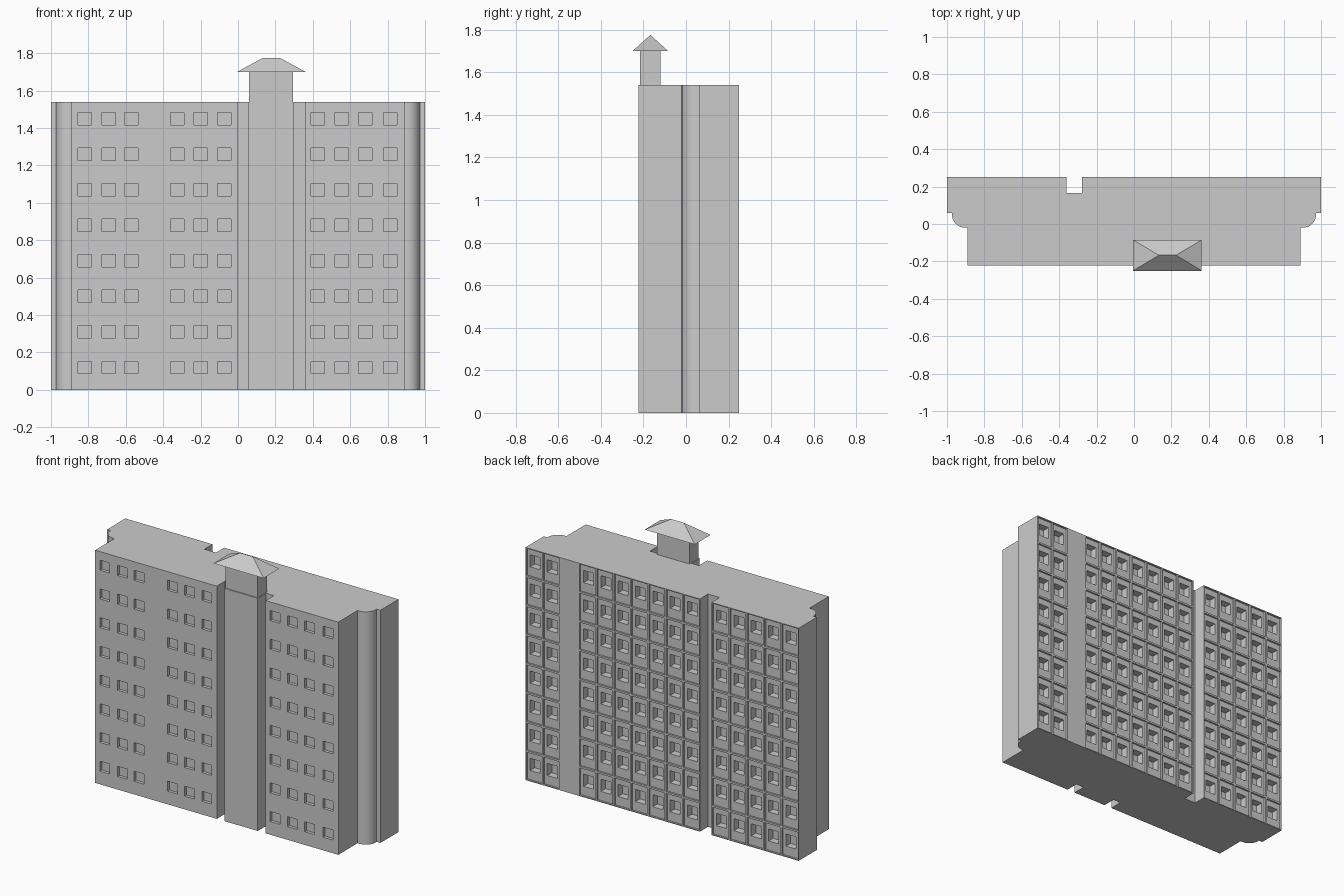
import bpy, bmesh, math
from mathutils import Vector

if "Cube" in bpy.data.objects:
    bpy.data.objects.remove(bpy.data.objects["Cube"], do_unlink=True)

grey = bpy.data.materials.new("concrete_grey")
grey.use_nodes = True
grey.diffuse_color = (0.6, 0.6, 0.6, 1)
grey.node_tree.nodes["Principled BSDF"].inputs["Base Color"].default_value = (0.6, 0.6, 0.6, 1)

HEIGHT, FRONT, BACK = 1.54, -0.222, 0.25
FLOORS = 8
STOREY = HEIGHT / FLOORS


def finish(name, bm):
    bmesh.ops.recalc_face_normals(bm, faces=bm.faces)
    mesh = bpy.data.meshes.new(name)
    bm.to_mesh(mesh)
    bm.free()
    mesh.materials.append(grey)
    ob = bpy.data.objects.new(name, mesh)
    bpy.context.collection.objects.link(ob)
    return ob


def add_box(bm, x0, x1, y0, y1, z0, z1):
    verts = bmesh.ops.create_cube(bm, size=1)["verts"]
    for v in verts:
        v.co = Vector(((x0 + x1) / 2 + v.co.x * (x1 - x0),
                       (y0 + y1) / 2 + v.co.y * (y1 - y0),
                       (z0 + z1) / 2 + v.co.z * (z1 - z0)))


def cut(target, name, boxes):
    bm = bmesh.new()
    for b in boxes:
        add_box(bm, *b)
    cutter = finish(name, bm)
    cutter.hide_render = True
    mod = target.modifiers.new(name, "BOOLEAN")
    mod.operation, mod.solver, mod.object = "DIFFERENCE", "EXACT", cutter
    bpy.ops.object.select_all(action="DESELECT")
    bpy.context.view_layer.objects.active = target
    target.select_set(True)
    bpy.ops.object.modifier_apply(modifier=name)
    bpy.data.objects.remove(cutter, do_unlink=True)


# Main block: plan outline with rounded end bays, extruded upward
arc = [(0.903 + 0.07 * math.sin(t), 0.05 - 0.07 * math.cos(t))
       for t in (math.pi / 2 * i / 8 for i in range(9))]
right_end = [(0.89, FRONT), (0.89, -0.02)] + arc + [(0.973, 0.06), (1, 0.06), (1, BACK)]
left_end = [(-x, y) for x, y in reversed(right_end)]
bm = bmesh.new()
base = bm.faces.new([bm.verts.new((x, y, 0)) for x, y in right_end + left_end])
top = bmesh.ops.extrude_face_region(bm, geom=[base])["geom"]
bmesh.ops.translate(bm, vec=(0, 0, HEIGHT),
                    verts=[v for v in top if isinstance(v, bmesh.types.BMVert)])
block = finish("apartment_block", bm)

# Full-height slots: two beside the stair column, one in the back
slots = [(0.0, 0.055, -0.4, -0.135), (0.3, 0.358, -0.4, -0.135), (-0.362, -0.277, 0.165, 0.4)]
cut(block, "slots", [s + (-0.1, HEIGHT + 0.1) for s in slots])

# Front windows
columns = [-0.82, -0.69, -0.57, -0.325, -0.2, -0.073, 0.427, 0.555, 0.68, 0.815]
windows = []
for x in columns:
    for f in range(FLOORS):
        z = 0.12 + f * 0.19
        windows.append((x - 0.036, x + 0.036, FRONT - 0.1, FRONT + 0.02, z - 0.033, z + 0.033))
cut(block, "front_windows", windows)

# Back balconies: shallow framed panels, each with a deep opening
panels, openings = [], []
for start, end, count in [(-1, -0.362, 5), (-0.277, 0.61, 7), (0.75, 1, 2)]:
    w = (end - start) / count
    for i in range(count):
        x0 = start + i * w
        for f in range(FLOORS):
            z0 = f * STOREY
            panels.append((x0 + 0.006, x0 + w - 0.006, BACK - 0.012, BACK + 0.1,
                           z0 + 0.006, z0 + STOREY - 0.006))
            xc, zc = x0 + w / 2, z0 + STOREY * 0.55
            openings.append((xc - 0.037, xc + 0.037, BACK - 0.06, BACK + 0.1,
                             zc - 0.04, zc + 0.04))
cut(block, "balcony_panels", panels)
cut(block, "balcony_openings", openings)
bpy.ops.object.shade_smooth_by_angle(angle=math.radians(30))

# Rooftop stair tower
bm = bmesh.new()
add_box(bm, 0.06, 0.295, -0.215, -0.12, HEIGHT - 0.01, 1.7)
finish("stair_tower", bm)

# Hipped roof over the tower
bm = bmesh.new()
eaves = [bm.verts.new((x, y, 1.7)) for x, y in
         [(-0.005, -0.25), (0.362, -0.25), (0.362, -0.085), (-0.005, -0.085)]]
ridge = [bm.verts.new((x, -0.167, 1.775)) for x in (0.133, 0.225)]
a, b, c, d = eaves
for face in [(d, c, b, a), (a, b, ridge[1], ridge[0]), (c, d, ridge[0], ridge[1]),
             (b, c, ridge[1]), (d, a, ridge[0])]:
    bm.faces.new(face)
finish("tower_roof", bm)
